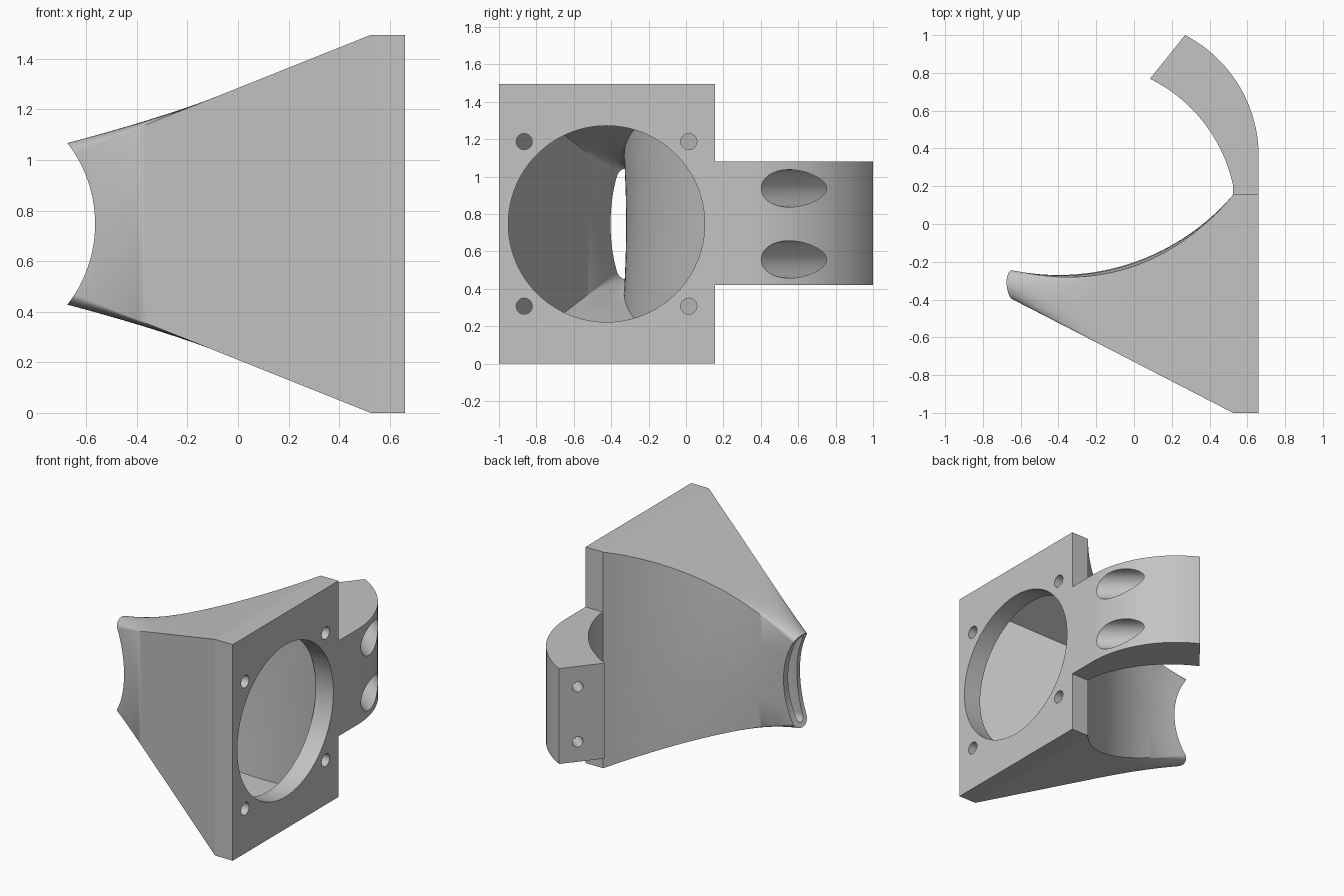
import bpy
import bmesh
from math import sin, cos, pi, sqrt, radians, atan2
from mathutils import Vector, Matrix

if "Cube" in bpy.data.objects:
    bpy.data.objects.remove(bpy.data.objects["Cube"])

grey = bpy.data.materials.new("light_grey")
grey.use_nodes = True
grey.diffuse_color = (0.55, 0.55, 0.55, 1)
grey.node_tree.nodes["Principled BSDF"].inputs["Base Color"].default_value = (0.55, 0.55, 0.55, 1)

MID = 0.7475            # height of the symmetry plane
PLATE_BACK, PLATE_FRONT = 0.525, 0.66


def add_object(name, bm):
    bmesh.ops.recalc_face_normals(bm, faces=bm.faces)
    mesh = bpy.data.meshes.new(name)
    bm.to_mesh(mesh)
    bm.free()
    mesh.materials.append(grey)
    obj = bpy.data.objects.new(name, mesh)
    bpy.context.collection.objects.link(obj)
    return obj


def loft(name, rings):
    """Skin a row of closed rings and cap both ends."""
    bm = bmesh.new()
    rows = [[bm.verts.new(p) for p in ring] for ring in rings]
    n = len(rows[0])
    for a, b in zip(rows, rows[1:]):
        for i in range(n):
            j = (i + 1) % n
            bm.faces.new((a[i], a[j], b[j], b[i]))
    bm.faces.new(rows[0])
    bm.faces.new(rows[-1])
    return add_object(name, bm)


def prism(name, outline, z0, z1):
    return loft(name, [[(x, y, z) for x, y in outline] for z in (z0, z1)])


def cylinder(name, start, end, radius, segments=64):
    start, end = Vector(start), Vector(end)
    axis = end - start
    turn = axis.to_track_quat('Z', 'Y').to_matrix().to_4x4()
    bm = bmesh.new()
    bmesh.ops.create_cone(bm, cap_ends=True, segments=segments, radius1=radius,
                          radius2=radius, depth=axis.length,
                          matrix=Matrix.Translation((start + end) / 2) @ turn)
    return add_object(name, bm)


def combine(obj, tool, operation):
    tool.hide_render = True
    mod = obj.modifiers.new("combine", 'BOOLEAN')
    mod.operation, mod.solver, mod.object = operation, 'EXACT', tool
    bpy.context.view_layer.objects.active = obj
    bpy.ops.object.modifier_apply(modifier=mod.name)
    bpy.data.objects.remove(tool)


def arc(cx, cy, r, a0, a1, n=32):
    angles = [a0 + (a1 - a0) * i / n for i in range(n + 1)]
    return [(cx + r * cos(a), cy + r * sin(a)) for a in angles]


# Duct cross-section: flat front, rounded caps, gently bowed back
def section(x, side=0.0, back=0.0):
    run = PLATE_BACK - x
    front_y = -1 + 0.515 * run + side
    back_y = 0.949 - sqrt(1.486 - (x + 0.4) ** 2) - back
    half = MID - 0.4 * run - side * 0.8
    bulge = 0.05 * max(0, (-0.1 - x) / 0.56) ** 1.5
    bow = 0.02 * sin(pi * min(1, max(0, run / 1.1)))
    corner_y = back_y - bow
    centre, width = (front_y + corner_y) / 2, (corner_y - front_y) / 2
    cap = [(centre - width * cos(pi * i / 16), half + bulge * sin(pi * i / 16))
           for i in range(17)]
    spine = [(back_y - bow * k * k, half * k) for k in (0.5, 0, -0.5)]
    outline = cap + spine + [(y, -z) for y, z in reversed(cap)]
    return [(x, y, MID + z) for y, z in outline]


def stations(x0, x1, n=36):
    return [x0 + (x1 - x0) * i / n for i in range(n + 1)]


# Hollow duct with a concave outlet
duct = loft("duct", [section(x) for x in stations(PLATE_BACK, -0.7)])
cavity = loft("cavity_cutter", [section(x, 0.035, 0.05) for x in stations(0.55, -0.74)])
combine(duct, cavity, 'DIFFERENCE')
outlet = cylinder("outlet_cutter", (-1.085, -1.2, MID), (-1.085, 0.6, MID), 0.52, 128)
combine(duct, outlet, 'DIFFERENCE')

# Fan plate
plate = prism("mounting_plate", [(PLATE_BACK, -1), (PLATE_FRONT, -1),
                                 (PLATE_FRONT, 0.155), (PLATE_BACK, 0.155)], 0, 2 * MID)

# Curved arm, joined to the plate
outer = arc(-0.06, 0.36, 0.72, 0, radians(62.7))
inner = arc(-0.275, 0.035, 0.817, radians(63.9), radians(11.7))
arm = prism("curved_arm", [(PLATE_BACK, 0.13), (PLATE_FRONT, 0.13)] + outer + inner, 0.42, 1.08)
combine(plate, arm, 'UNION')

# Fan opening and corner screw holes
fan_y = -0.425
combine(plate, cylinder("fan_cutter", (0.4, fan_y, MID), (0.8, fan_y, MID), 0.525, 96), 'DIFFERENCE')
for sy in (-0.44, 0.44):
    for sz in (-0.44, 0.44):
        y, z = fan_y + sy, MID + sz
        combine(plate, cylinder("screw_cutter", (0.4, y, z), (0.8, y, z), 0.043, 32), 'DIFFERENCE')

# Arm bolt holes with wide counterbores
along = Vector((0.78, -0.63, 0))
for sz in (-0.19, 0.19):
    mouth = Vector((0.194, 0.906, MID + sz))
    combine(plate, cylinder("bore_cutter", mouth + along * 0.12, mouth + along, 0.1), 'DIFFERENCE')
    combine(plate, cylinder("bolt_cutter", mouth - along * 0.2, mouth + along * 0.3, 0.035, 32), 'DIFFERENCE')

# Smooth curves, crisp edges
for obj in (duct, plate):
    bpy.ops.object.select_all(action='DESELECT')
    obj.select_set(True)
    bpy.context.view_layer.objects.active = obj
    bpy.ops.object.shade_smooth_by_angle(angle=radians(30))
